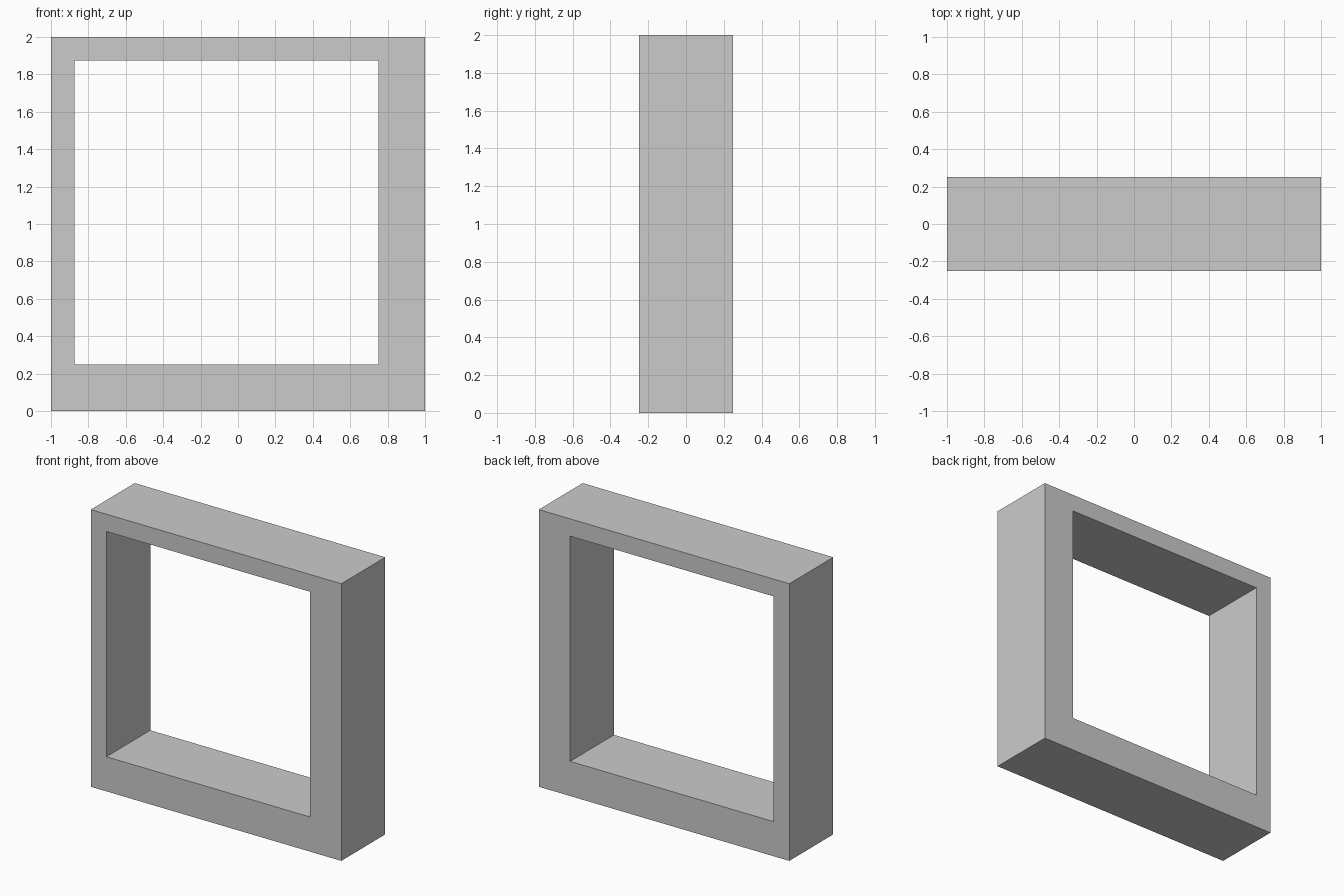
import bpy
import bmesh

if "Cube" in bpy.data.objects:
    bpy.data.objects.remove(bpy.data.objects["Cube"])

DEPTH = 0.5


def rectangle(x0, x1, z0, z1):
    return [(x0, z0), (x1, z0), (x1, z1), (x0, z1)]


# Outer outline and the off-centre opening
outer = rectangle(-1.0, 1.0, 0.0, 2.0)
opening = rectangle(-0.875, 0.75, 0.25, 1.875)

bm = bmesh.new()
o = [bm.verts.new((x, -DEPTH / 2, z)) for x, z in outer]
i = [bm.verts.new((x, -DEPTH / 2, z)) for x, z in opening]

# Front face ring with mitred corners
front = []
for a in range(4):
    b = (a + 1) % 4
    front.append(bm.faces.new((o[a], o[b], i[b], i[a])))

# Extrude the ring to the back
result = bmesh.ops.extrude_face_region(bm, geom=front, use_keep_orig=True)
back = [g for g in result["geom"] if isinstance(g, bmesh.types.BMVert)]
bmesh.ops.translate(bm, verts=back, vec=(0, DEPTH, 0))
bmesh.ops.recalc_face_normals(bm, faces=bm.faces)

mesh = bpy.data.meshes.new("square_frame")
bm.to_mesh(mesh)
bm.free()
frame = bpy.data.objects.new("square_frame", mesh)
bpy.context.collection.objects.link(frame)
